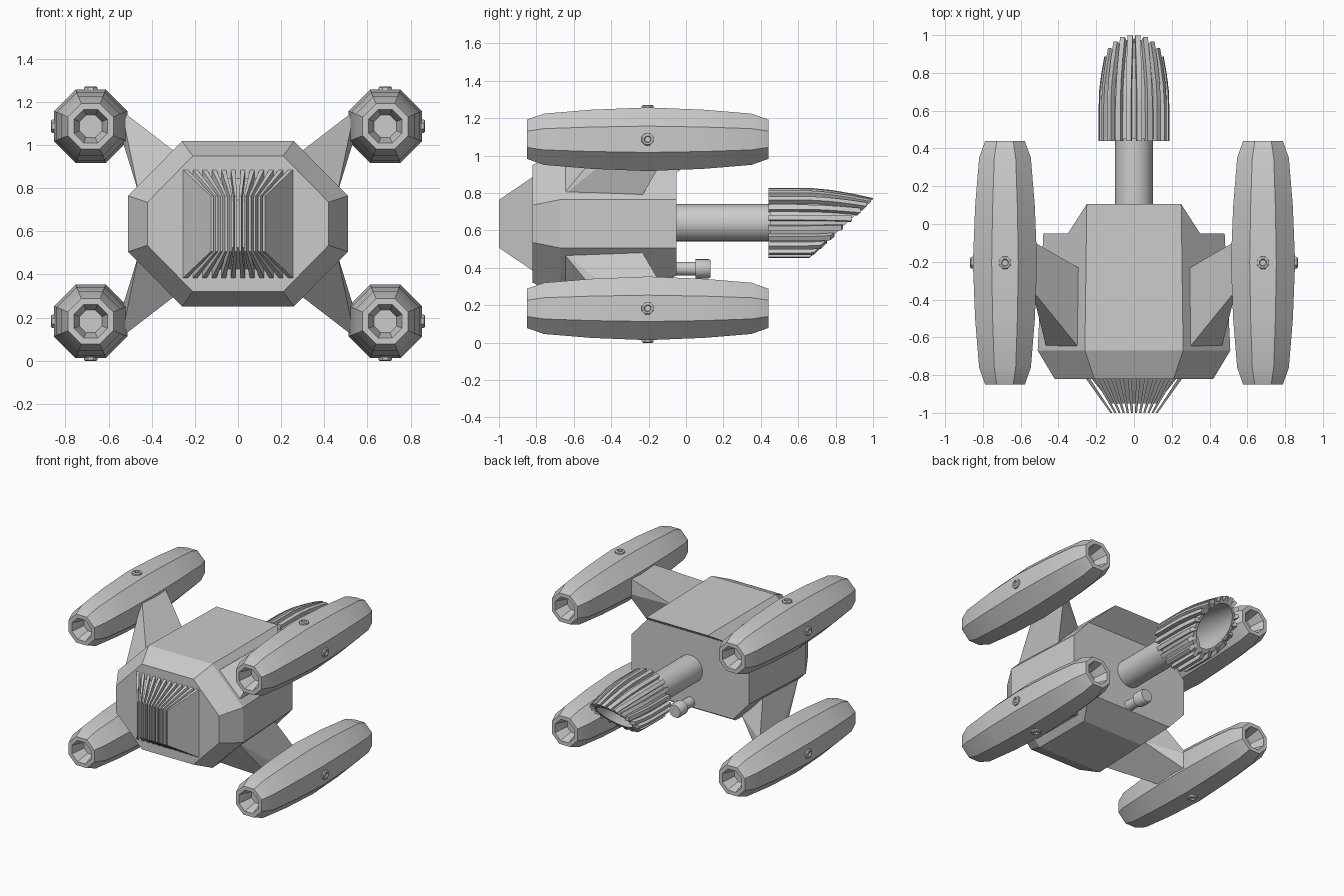
import bpy, bmesh, math
from mathutils import Vector

if "Cube" in bpy.data.objects:
    bpy.data.objects.remove(bpy.data.objects["Cube"])

MID = 0.635  # height of the mirror plane


def make(name, verts, faces, smooth=None):
    bm = bmesh.new()
    vs = [bm.verts.new(v) for v in verts]
    for f in faces:
        bm.faces.new([vs[i] for i in f])
    bmesh.ops.recalc_face_normals(bm, faces=bm.faces)
    me = bpy.data.meshes.new(name)
    bm.to_mesh(me)
    bm.free()
    ob = bpy.data.objects.new(name, me)
    bpy.context.collection.objects.link(ob)
    if smooth:
        bpy.ops.object.select_all(action='DESELECT')
        ob.select_set(True)
        bpy.context.view_layer.objects.active = ob
        bpy.ops.object.shade_smooth_by_angle(angle=math.radians(smooth))
    return ob


def lathe(name, profile, n, c, axis='Y', turn=0.0, smooth=30):
    """Closed body of rings (distance along axis, radius), capped at both ends."""
    verts, faces = [], []
    for d, r in profile:
        for k in range(n):
            a = 2 * math.pi * (k + turn) / n
            u, v = r * math.cos(a), r * math.sin(a)
            off = {'X': (d, u, v), 'Y': (u, d, v), 'Z': (u, v, d)}[axis]
            verts.append(Vector(c) + Vector(off))
    for i in range(len(profile) - 1):
        for k in range(n):
            j = (k + 1) % n
            faces.append((i * n + k, i * n + j, (i + 1) * n + j, (i + 1) * n + k))
    faces.append(range(n))
    faces.append(range((len(profile) - 1) * n, len(profile) * n))
    return make(name, verts, faces, smooth)


def hull(name, pts):
    bm = bmesh.new()
    for p in pts:
        bm.verts.new(p)
    bmesh.ops.convex_hull(bm, input=bm.verts)
    bmesh.ops.dissolve_limit(bm, angle_limit=0.02, verts=bm.verts, edges=bm.edges)
    me = bpy.data.meshes.new(name)
    bm.to_mesh(me)
    bm.free()
    ob = bpy.data.objects.new(name, me)
    bpy.context.collection.objects.link(ob)
    return ob


# Main hull: twelve-point rings, the back edge leaning out at the top
def ring(xs, zs, xm, zm, xt, zt, ys, yt, yb):
    up = [(xs, ys, zs), (xm, ys, zm), (xt, yt, zt)]
    dn = [(xt, yb, -zt), (xm, ys, -zm), (xs, ys, -zs)]
    right = up + [(-x, y, z) for x, y, z in reversed(up)]
    left = [(-x, y, z) for x, y, z in reversed(dn)] + dn
    return [(x, y, z + MID) for x, y, z in right + left]


rings = [ring(.42, .10, .30, .222, .21, .315, -.82, -.82, -.82),
         ring(.51, .13, .37, .27, .26, .383, -.67, -.67, -.67),
         ring(.48, .13, .35, .275, .25, .375, -.05, .105, -.22)]
faces = [range(12), (24, 25, 28, 29, 30, 31, 34, 35), (25, 26, 27, 28), (31, 32, 33, 34)]
for i in range(2):
    for k in range(12):
        j = (k + 1) % 12
        faces.append((i * 12 + k, i * 12 + j, i * 12 + 12 + j, i * 12 + 12 + k))
make("hull_body", [p for r in rings for p in r], faces)

# Front grille: tapered core, solid cheeks and fanned fins
hull("grille_core", [(sx * x, y, MID + sz * z) for x, z, y in ((.24, .225, -.80), (.12, .11, -.95))
                     for sx in (-1, 1) for sz in (-1, 1)])
FINS = 12
for k in range(FINS):
    t = -1 + 2 * k / (FINS - 1)
    pts = []
    for xc, w, z, y in ((.25, .011, .257, -.81), (.12, .0055, .128, -1.0)):
        pts += [(t * xc + s * w, y, MID + q * z) for s in (-1, 1) for q in (-1, 1)]
    hull("grille_fin", pts)

# Four engine pods with recessed ends, outer ports and struts
C = math.cos(math.pi / 8)
half = [(.54, .052), (.60, .065), (.645, .078), (.645, .105), (.555, .137), (.30, .158)]
pod = [(-d, r / C) for d, r in half] + [(0, .17 / C)] + [(d, r / C) for d, r in reversed(half)]
port = [(.15, .036), (.179, .034), (.184, .027), (.184, .02), (.172, .016)]
for sx in (-1, 1):
    for sz in (-1, 1):
        c = (sx * .683, -.205, MID + sz * .452)
        lathe("engine_pod", pod, 8, c, 'Y', .5, 35)
        lathe("pod_side_port", [(sx * d, r) for d, r in port], 8, c, 'X', .5, 30)
        lathe("pod_outer_port", [(sz * d, r) for d, r in port], 8, c, 'Z', .5, 30)
        strut = [(.28, .325), (.46, .14)]
        tip = [(.54, .525), (.54, .40)]
        hull("pod_strut", [(sx * x, y, MID + sz * z) for x, z in strut for y in (-.67, -.24)]
             + [(sx * x, y, MID + sz * z) for x, z in tip for y in (-.35, -.09)])

# Rear boom and the small knob beneath it
lathe("rear_boom", [(-.10, .10), (.52, .10)], 24, (0, 0, .64))
lathe("knob", [(-.10, .037), (.05, .037), (.05, .052), (.12, .052), (.132, .045)],
      16, (0, 0, .395))

# Slanted nozzle: hollow cup and radial blades, both cut by one sloping plane
ZC = .64


def taper(y):
    return 0 if y < .66 else .055 * ((y - .66) / .34) ** 1.5


def cut_y(r, a):
    y = .8
    for _ in range(12):
        y = .66 + 1.08 * (ZC + (r - taper(y)) * math.sin(a) - .455)
    return y


N = 40
verts, faces = [], []
STEPS = 5
for r, order in ((.16, range(STEPS)), (.14, reversed(range(STEPS)))):
    for s in order:
        for k in range(N):
            a = 2 * math.pi * k / N
            start = .45 if r == .16 else .52
            y = start + (cut_y(r, a) - start) * s / (STEPS - 1)
            q = r - taper(y)
            verts.append((q * math.cos(a), y, ZC + q * math.sin(a)))
L = 2 * STEPS
for i in range(L - 1):
    for k in range(N):
        j = (k + 1) % N
        faces.append((i * N + k, i * N + j, (i + 1) * N + j, (i + 1) * N + k))
faces += [range(N), range((L - 1) * N, L * N)]
make("nozzle_cup", verts, faces, 35)

BLADES = 20
for b in range(BLADES):
    a = 2 * math.pi * (b + .5) / BLADES
    radial = Vector((math.cos(a), 0, math.sin(a)))
    side = Vector((-math.sin(a), 0, math.cos(a))) * .014
    verts, faces = [], []
    for s in range(6):
        for r in (.148, .187):
            y = .44 + (cut_y(r, a) - .44) * s / 5
            p = Vector((0, y, ZC)) + radial * (r - taper(y))
            verts += [p - side, p + side]
    for s in range(5):
        i = 4 * s
        for u, v in ((0, 1), (1, 3), (3, 2), (2, 0)):
            faces.append((i + u, i + v, i + 4 + v, i + 4 + u))
    faces += [(0, 1, 3, 2), (20, 21, 23, 22)]
    make("nozzle_blade", verts, faces)
